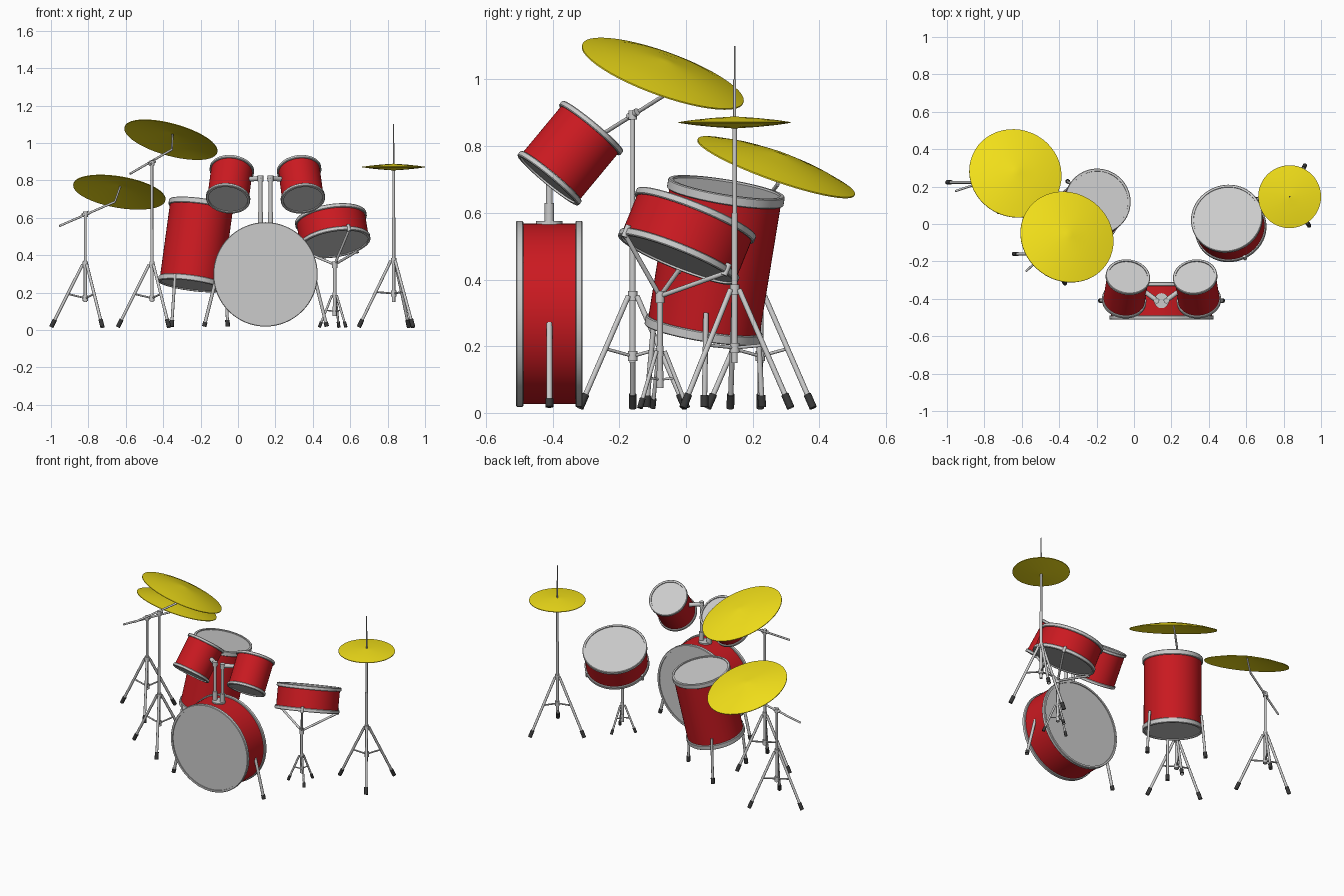
import bpy, bmesh
from math import sin, cos, radians, pi
from mathutils import Vector as V, Matrix

if "Cube" in bpy.data.objects:
    bpy.data.objects.remove(bpy.data.objects["Cube"])

def material(name, col):
    m = bpy.data.materials.new(name)
    m.diffuse_color = (*col, 1)
    m.use_nodes = True
    m.node_tree.nodes["Principled BSDF"].inputs["Base Color"].default_value = m.diffuse_color
    return m

RED = material("red_shell", (0.6, 0.01, 0.015))
GOLD = material("brass", (0.9, 0.75, 0.01))
DARK = material("rubber", (0.04, 0.04, 0.04))

def finish(name, bm, mat=None):
    bmesh.ops.recalc_face_normals(bm, faces=bm.faces)
    me = bpy.data.meshes.new(name)
    bm.to_mesh(me)
    bm.free()
    ob = bpy.data.objects.new(name, me)
    bpy.context.collection.objects.link(ob)
    if mat:
        me.materials.append(mat)
    bpy.ops.object.select_all(action='DESELECT')
    ob.select_set(True)
    bpy.context.view_layer.objects.active = ob
    bpy.ops.object.shade_smooth_by_angle(angle=radians(35))
    return ob

def frame(origin, axis):
    return Matrix.Translation(V(origin)) @ V((0, 0, 1)).rotation_difference(V(axis)).to_matrix().to_4x4()

def lathe(name, profile, origin, axis, mat=None, seg=48):
    """Spin a closed (r, z) profile around an axis."""
    bm = bmesh.new()
    vs = [bm.verts.new((r, 0, z)) for r, z in profile]
    es = [bm.edges.new((vs[i], vs[(i + 1) % len(vs)])) for i in range(len(vs))]
    bmesh.ops.spin(bm, geom=vs + es, cent=(0, 0, 0), axis=(0, 0, 1), angle=2 * pi, steps=seg, use_merge=True)
    bmesh.ops.remove_doubles(bm, verts=bm.verts, dist=1e-5)
    bm.transform(frame(origin, axis))
    return finish(name, bm, mat)

def tubes(name, parts, mat=None, seg=16):
    """Straight tubes (start, end, radius) in one mesh."""
    bm = bmesh.new()
    for p, q, r in parts:
        p, q = V(p), V(q)
        bmesh.ops.create_cone(bm, cap_ends=True, segments=seg, radius1=r, radius2=r,
                              depth=(q - p).length, matrix=frame((p + q) / 2, q - p))
    return finish(name, bm, mat)

def drum(name, bottom, top, R, hoop=0.022):
    b, t = V(bottom), V(top)
    L, ax, rs = (t - b).length, t - b, R - 0.008
    lathe(name + "_shell", [(rs - .01, hoop / 2), (rs, hoop / 2), (rs, L - hoop / 2), (rs - .01, L - hoop / 2)], b, ax, RED, 64)
    for end, z in (("bottom", 0), ("top", L - hoop)):
        ri = R - 0.014
        lathe(f"{name}_{end}_hoop", [(ri, z), (R - .003, z), (R, z + .003), (R, z + hoop - .003),
                                     (R - .003, z + hoop), (ri, z + hoop)], b, ax, None, 64)
        h = 0.008 if end == "bottom" else L - 0.008
        lathe(f"{name}_{end}_head", [(0, h - .002), (R - .01, h - .002), (R - .01, h + .002), (0, h + .002)], b, ax, None, 64)

def rubber_feet(name, legs, r=0.012, length=0.045):
    """Dark caps on the lower ends of legs."""
    tubes(name, [(V(q) + (V(p) - V(q)).normalized() * length, q, r) for p, q in legs], DARK)

def tripod(name, x, y, angles, reach, hub, collar, r=0.008):
    c, legs, braces = V((x, y, 0)), [], []
    for a in angles:
        d = V((cos(radians(a)), sin(radians(a)), 0))
        p, q = c + d * .015 + V((0, 0, hub)), c + d * reach + V((0, 0, .015))
        legs.append((p, q))
        braces.append((c + V((0, 0, collar)), p.lerp(q, .47), r * .6))
    tubes(name + "_legs", [(p, q, r) for p, q in legs] + braces)
    rubber_feet(name + "_feet", legs, r * 1.45, .045 if r > .007 else .03)
    tubes(name + "_collars", [(c + V((0, 0, z - .015)), c + V((0, 0, z + .015)), r * 1.8) for z in (hub, collar)])

def cymbal(name, centre, normal, R, h=0.03, t=0.004):
    top = [(0, h), (R * .08, h * .93), (R * .4, h * .62), (R * .75, h * .12), (R, -h * .4)]
    return lathe(name, top + [(r, z - t) for r, z in reversed(top)], centre, normal, GOLD, 48)

# Bass drum with two spurs
CX = 0.147
drum("bass_drum", (CX, -.31, .297), (CX, -.51, .297), .279)
spurs = [((CX + s * .265, -.41, .27), (CX + s * .328, -.41, .018)) for s in (-1, 1)]
tubes("bass_drum_spurs", [(p, q, .009) for p, q in spurs])
rubber_feet("bass_drum_spur_feet", spurs, .012, .025)

# Rack toms, mirrored about the bass drum, with their mount
mount = [((CX, -.41, .555), (CX, -.41, .575), .04)]
for side, s in (("left", -1), ("right", 1)):
    drum(side + "_rack_tom", (CX + s * .201, -.415, .697), (CX + s * .179, -.279, .861), .119, .018)
    px = CX + s * .027
    mount += [((px, -.41, .56), (px, -.41, .63), .014), ((px, -.41, .6), (px, -.41, .825), .01),
              ((px, -.41, .795), (px, -.41, .825), .015),
              ((px - s * .01, -.415, .811), (CX + s * .105, -.35, .805), .013)]
tubes("rack_tom_mount", mount, seg=24)

# Floor tom with three legs
drum("floor_tom", (-.253, .05, .237), (-.193, .122, .677), .177, .03)
legs = []
for a in (0, 120, 240):
    d = V((cos(radians(a)), sin(radians(a)), 0))
    legs.append((V((-.247, .06, .3)) + d * .178, V((-.255, .055, .018)) + d * .2))
tubes("floor_tom_legs", [(p, q, .008) for p, q in legs])
rubber_feet("floor_tom_feet", legs, .012, .035)

# Snare drum on a basket stand
sb, st = V((.518, -.026, .459)), V((.495, .032, .602))
drum("snare_drum", sb, st, .193)
hub, n = V((.517, -.078, .35)), (st - sb).normalized()
parts = [((.517, -.078, .12), hub, .009), (hub - V((0, 0, .02)), hub + V((0, 0, .015)), .014),
         ((.517, -.078, .075), (.517, -.078, .125), .011)]
for a in (-65, 55, 175):
    d = V((cos(radians(a)), sin(radians(a)), 0))
    tip = sb + (d - n * d.dot(n)).normalized() * .19
    parts += [(hub, tip, .007), (tip - n * .008, tip + n * .03, .009)]
tubes("snare_stand_basket", parts)
tripod("snare_stand", .517, -.078, (75, 195, 315), .085, .185, .1, .006)

# Hi-hat: stand and a facing pair of cymbals
hx, hy = .832, .146
tubes("hi_hat_pole", [((hx, hy, .15), (hx, hy, .6), .009), ((hx, hy, .58), (hx, hy, .86), .007),
                      ((hx, hy, .85), (hx, hy, 1.0), .0045), ((hx, hy, .98), (hx, hy, 1.1), .0025)])
tripod("hi_hat_stand", hx, hy, (64, 184, 304), .187, .37, .195)
cymbal("hi_hat_top_cymbal", (hx, hy, .877), (0, 0, 1), .168, .012, .003)
cymbal("hi_hat_bottom_cymbal", (hx, hy, .865), (0, 0, -1), .168, .012, .003)

# Crash cymbals on boom stands
def boom_stand(name, x, y, top, start, end, centre, normal, R):
    tilt = V((x, y, top))
    tubes(name + "_pole", [((x, y, .15), (x, y, top * .6), .009), ((x, y, top * .58), tilt, .007),
                           (tilt - V((0, 0, .015)), tilt + V((0, 0, .012)), .013)])
    tubes(name + "_boom", [(start, end, .006), (end, V(centre) + V(normal) * .02, .005),
                           (tilt.lerp(V(start), .12), tilt.lerp(V(end), .12), .011)])
    tripod(name + "_stand", x, y, (60, 180, 300), .183, .35, .17)
    cymbal(name + "_cymbal", centre, normal, R)

boom_stand("high_crash", -.46, -.16, .895, (-.577, -.252, .835), (-.353, -.045, .965),
           (-.355, -.065, 1.03), (.25, .33, .91), .257)
boom_stand("low_crash", -.816, .223, .62, (-.955, .176, .556), (-.658, .275, .685),
           (-.632, .275, .75), (.16, .33, .93), .25)
